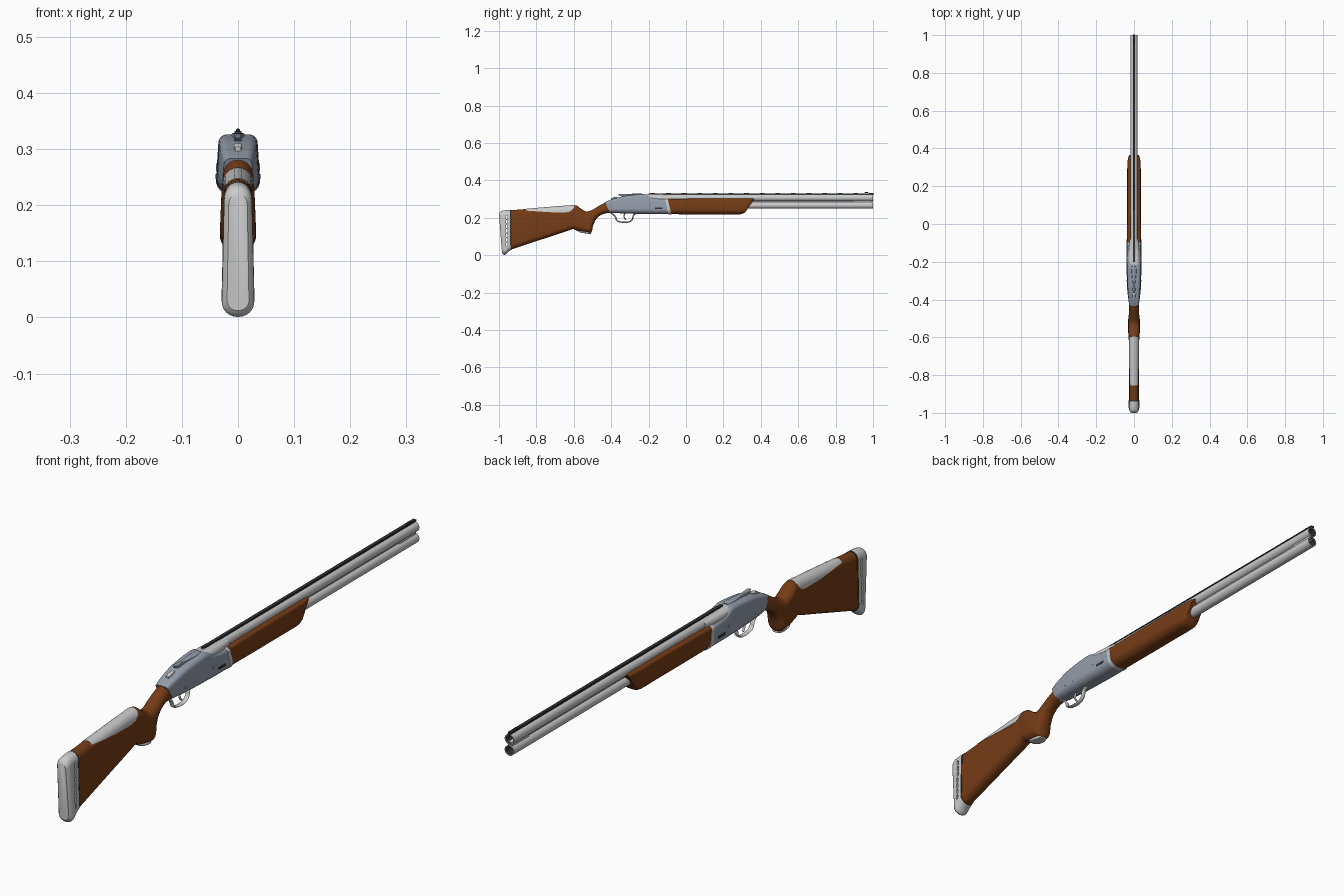
import bpy, bmesh, math
from mathutils import Vector

if "Cube" in bpy.data.objects:
    bpy.data.objects.remove(bpy.data.objects["Cube"])


def material(name, rgb):
    m = bpy.data.materials.new(name)
    m.diffuse_color = (*rgb, 1)
    m.use_nodes = True
    m.node_tree.nodes["Principled BSDF"].inputs["Base Color"].default_value = m.diffuse_color
    return m


WOOD = material("walnut", (0.18, 0.045, 0.008))
STEEL = material("blue_steel", (0.30, 0.34, 0.41))
DARK = material("black_metal", (0.035, 0.035, 0.04))


def finish(bm, name, mat=None):
    bmesh.ops.recalc_face_normals(bm, faces=bm.faces)
    me = bpy.data.meshes.new(name)
    bm.to_mesh(me)
    bm.free()
    ob = bpy.data.objects.new(name, me)
    bpy.context.collection.objects.link(ob)
    if mat:
        me.materials.append(mat)
    return ob


def spline(rows, k):
    """Catmull-Rom through rows of numbers."""
    out = []
    for i in range(len(rows) - 1):
        p = [rows[max(0, min(len(rows) - 1, i + d))] for d in (-1, 0, 1, 2)]
        for s in range(k):
            t = s / k
            out.append([0.5 * (2 * b + (c - a) * t + (2*a - 5*b + 4*c - d) * t*t
                               + (3*b - a - 3*c + d) * t**3) for a, b, c, d in zip(*p)])
    return out + [list(rows[-1])]


def bridge(bm, rings):
    for r0, r1 in zip(rings, rings[1:]):
        for i in range(len(r0)):
            j = (i + 1) % len(r0)
            bm.faces.new((r0[i], r0[j], r1[j], r1[i]))
    bm.faces.new(rings[0])
    bm.faces.new(rings[-1][::-1])


def loft(name, stations, mat=None, rt=1.0, rb=1.0, taper=0.0, k=4, grow=0.0, arc=7):
    """Rounded sections; station = top y, top z, bottom y, bottom z, half width."""
    bm = bmesh.new()
    rings = []
    for ty, tz, by, bz, hw in spline(stations, k):
        top, bot = Vector((0, ty, tz)), Vector((0, by, bz))
        up = (top - bot).normalized()
        mid, h, w = (top + bot) / 2, (top - bot).length / 2 + grow, hw + grow
        ring = []
        for q, (sx, sz) in enumerate(((1, 1), (-1, 1), (-1, -1), (1, -1))):
            r = min((rt if sz > 0 else rb) * w, h) * 0.98
            for a in range(arc):
                t = math.pi / 2 * (q + a / (arc - 1))
                x = sx * (w - r) + r * math.cos(t)
                z = sz * (h - r) + r * math.sin(t)
                ring.append(bm.verts.new(mid + up * z + Vector((x * (1 - taper * z / h), 0, 0))))
        rings.append(ring)
    bridge(bm, rings)
    return finish(bm, name, mat)


def lathe_y(name, profile, z, mat=None, n=32):
    """Turned part along y; profile = (y, radius)."""
    bm = bmesh.new()
    bridge(bm, [[bm.verts.new((r * math.cos(2*math.pi*i/n), y, z + r * math.sin(2*math.pi*i/n)))
                 for i in range(n)] for y, r in profile])
    return finish(bm, name, mat)


def boxes(name, items, mat=None):
    """Boxes in one object; item = half x, y0, y1, z0, z1."""
    bm = bmesh.new()
    for hx, y0, y1, z0, z1 in items:
        vs = bmesh.ops.create_cube(bm, size=1)["verts"]
        for v in vs:
            v.co = (v.co.x * 2 * hx, (y0+y1)/2 + v.co.y*(y1-y0), (z0+z1)/2 + v.co.z*(z1-z0))
    return finish(bm, name, mat)


def prism(name, pts, hx):
    """Side profile (y, z) extruded across x."""
    bm = bmesh.new()
    bridge(bm, [[bm.verts.new((x, y, z)) for y, z in pts] for x in (-hx, hx)])
    return finish(bm, name)


def boolean(ob, cutter, op):
    m = ob.modifiers.new("cut", "BOOLEAN")
    m.operation, m.object, m.solver = op, cutter, "EXACT"
    bpy.context.view_layer.objects.active = ob
    bpy.ops.object.modifier_apply(modifier="cut")
    bpy.data.objects.remove(cutter)


def bar(name, pts, r, xscale, mat=None):
    """Smooth bent bar in the y-z plane, flattened to a ribbon by xscale."""
    bm = bmesh.new()
    path = [Vector((0, *p)) for p in spline(pts, 6)]
    rings = []
    for i, p in enumerate(path):
        d = (path[min(i+1, len(path)-1)] - path[max(i-1, 0)]).normalized()
        nrm = d.cross(Vector((1, 0, 0)))
        rings.append([bm.verts.new(p + nrm * r * math.sin(a) + Vector((xscale * r * math.cos(a), 0, 0)))
                      for a in [math.pi * j / 6 for j in range(12)]])
    bridge(bm, rings)
    return finish(bm, name, mat)


def pins(name, spots, mat):
    """Short cross pins (y, z, radius, half length)."""
    bm = bmesh.new()
    for y, z, r, hx in spots:
        bridge(bm, [[bm.verts.new((x, y + r*math.cos(a), z + r*math.sin(a)))
                     for a in [math.pi * j / 10 for j in range(20)]] for x in (-hx, hx)])
    return finish(bm, name, mat)


# Stock with pistol grip
stock = [(-.428, .283, -.40, .228, .026), (-.46, .267, -.444, .219, .026),
         (-.492, .247, -.476, .198, .028), (-.519, .235, -.496, .160, .030),
         (-.535, .234, -.507, .120, .031), (-.56, .247, -.54, .121, .031),
         (-.585, .265, -.578, .129, .029), (-.61, .266, -.604, .139, .027),
         (-.64, .264, -.64, .127, .026), (-.72, .258, -.72, .101, .026),
         (-.935, .24, -.935, .03, .0255)]
loft("stock", stock, WOOD, taper=.08)

# Adjustable comb, following the stock surface
comb = loft("comb", stock, taper=.08, grow=.0012)
boolean(comb, prism("comb_cutter", [(-.59, .30), (-.60, .252), (-.617, .234), (-.64, .229),
                                    (-.72, .229), (-.855, .238), (-.86, .30)], .1), "INTERSECT")

# Grip cap
loft("grip_cap", [(-.508, .124, -.508, .114, .012), (-.525, .124, -.525, .1145, .021),
                  (-.555, .128, -.555, .119, .021), (-.574, .132, -.574, .124, .012)], rt=.2, rb=.2)

# Recoil pad with vent slots
pad = loft("recoil_pad", [(-.935, .241, -.935, .028, .0262), (-.955, .241, -.95, .018, .027),
                          (-.988, .235, -.970, .001, .0265), (-1.0, .220, -.984, .012, .018)],
           taper=.1, k=3)
boolean(pad, boxes("vent_cutter", [(.1, -.962, -.954, .05 + i*.024, .068 + i*.024)
                                   for i in range(7)]), "DIFFERENCE")
loft("pad_spacer", [(-.94, .2415, -.94, .027, .0268), (-.934, .2415, -.934, .028, .0268)],
     DARK, taper=.09, k=1)

# Receiver
loft("receiver", [(-.435, .283, -.405, .227, .0265), (-.40, .297, -.375, .225, .031),
                  (-.34, .314, -.33, .223, .035), (-.27, .323, -.27, .221, .037),
                  (-.215, .325, -.215, .220, .0375), (-.18, .309, -.175, .219, .038),
                  (-.10, .298, -.085, .219, .038)], STEEL, rt=.4, rb=.8, taper=.09)
loft("forend_iron", [(-.112, .301, -.094, .2175, .0385), (-.098, .301, -.078, .2175, .0385)],
     rt=.4, rb=.8, taper=.08, k=1)
boxes("side_slots", [(.0398, -.167, -.125, .247, .256)], DARK)
pins("receiver_pins", [(-.19, .268, .006, .0391), (-.30, .25, .004, .0385),
                       (-.345, .252, .004, .0368)], STEEL)

# Top lever and safety
loft("top_lever", [(-.222, .3275, -.222, .318, .010), (-.245, .3285, -.245, .318, .013),
                   (-.28, .3285, -.28, .316, .010), (-.32, .327, -.32, .312, .006),
                   (-.35, .328, -.348, .316, .007), (-.362, .327, -.36, .320, .004)],
     STEEL, rt=.4, rb=.3)
loft("safety", [(-.40, .304, -.40, .292, .005), (-.385, .310, -.385, .296, .007),
                (-.365, .311, -.365, .300, .006)], rt=.4, rb=.3)

# Trigger guard and trigger
bar("trigger_guard", [(-.265, .224), (-.281, .212), (-.288, .190), (-.308, .177), (-.34, .176),
                      (-.368, .184), (-.378, .205), (-.395, .222), (-.42, .232)], .0035, 2.4)
bar("trigger", [(-.325, .23), (-.331, .210), (-.328, .198), (-.321, .189)], .0032, 1.3)

# Breech block and fore-end
loft("breech_block", [(-.22, .325, -.22, .25, .031), (-.15, .323, -.15, .25, .029),
                      (-.08, .320, -.08, .25, .022)], rt=.6, rb=.4)
loft("forend", [(-.098, .300, -.078, .219, .037), (.05, .302, .05, .218, .0365),
                (.2, .303, .19, .218, .036), (.30, .303, .265, .218, .0355),
                (.345, .303, .30, .220, .034), (.366, .301, .318, .231, .028)],
     WOOD, rt=.3, rb=.85, taper=.04)

# Barrels with chokes
for label, z in (("upper", .307), ("lower", .267)):
    lathe_y(label + "_barrel", [(-.2, .0195), (0, .019), (.2, .0185), (1, .0185), (1, .0155),
                                (.9, .0155), (.9, .001)], z)
    lathe_y(label + "_choke", [(.901, .0154), (.997, .0154), (.997, .0135), (.91, .0135), (.91, .001)],
            z, DARK)
boxes("side_rib", [(.006, -.1, .9, .280, .294), (.009, .9, .995, .278, .296)])

# Ventilated rib and bead
boxes("rib", [(.0058, -.2, 1.0, .3287, .3325), (.005, -.2, 1.0, .3235, .3262)]
      + [(.0045, y, y + .025, .325, .330) for y in [-.19 + i*.0835 for i in range(15)]], DARK)
lathe_y("front_bead", [(.955, .001), (.957, .0028), (.962, .0035), (.972, .0035), (.976, .001)],
        .3335, DARK, 16)

# Smooth shading with crisp edges
for ob in bpy.context.scene.objects:
    ob.select_set(ob.type == "MESH")
bpy.context.view_layer.objects.active = bpy.data.objects["stock"]
bpy.ops.object.shade_smooth_by_angle(angle=math.radians(35))
